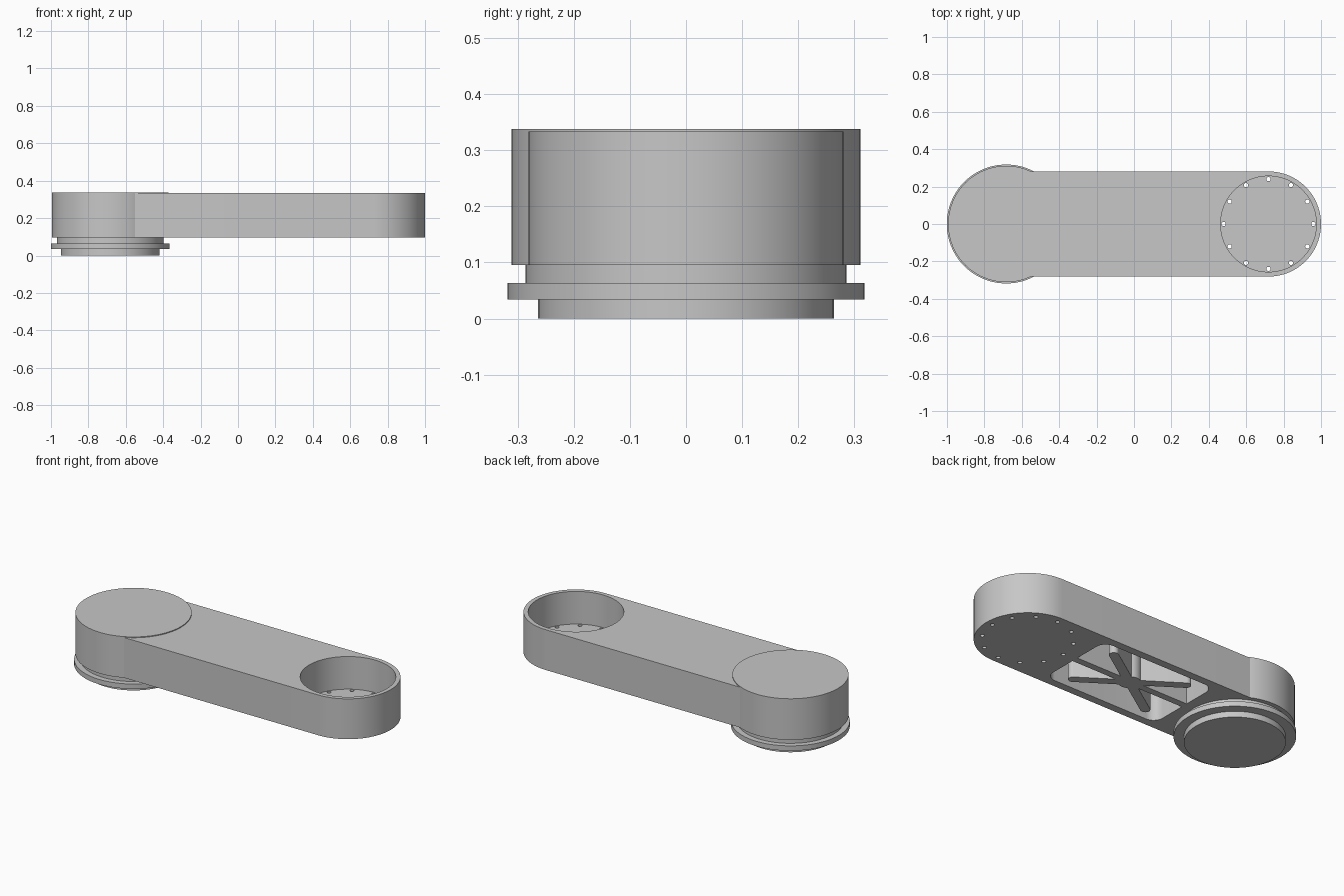
import bpy, bmesh
from math import pi, sin, cos, asin, atan2, hypot

cube = bpy.data.objects.get("Cube")
if cube:
    bpy.data.objects.remove(cube, do_unlink=True)

gray = bpy.data.materials.new("machined gray")
gray.use_nodes = True
gray.diffuse_color = (0.57, 0.57, 0.57, 1)
gray.node_tree.nodes["Principled BSDF"].inputs["Base Color"].default_value = (0.57, 0.57, 0.57, 1)

BOTTOM, TOP = 0.095, 0.333      # arm underside and top
HALF = 0.281                    # arm half width
HEAD_X, HEAD_R = -0.683, 0.311  # closed end
CUP_X = 0.719                   # open end
TRUSS_X = 0.03                  # middle of the underside recess


def arc(cx, cy, r, a0, a1, n):
    return [(cx + r * cos(a0 + (a1 - a0) * i / n),
             cy + r * sin(a0 + (a1 - a0) * i / n)) for i in range(n + 1)]


def prism(name, outline, z0, z1):
    """Extrude a closed outline from z0 to z1."""
    bm = bmesh.new()
    face = bm.faces.new([bm.verts.new((x, y, z0)) for x, y in outline])
    moved = bmesh.ops.extrude_face_region(bm, geom=[face])["geom"]
    bmesh.ops.translate(bm, vec=(0, 0, z1 - z0),
                        verts=[v for v in moved if isinstance(v, bmesh.types.BMVert)])
    bmesh.ops.recalc_face_normals(bm, faces=bm.faces)
    mesh = bpy.data.meshes.new(name)
    bm.to_mesh(mesh)
    bm.free()
    obj = bpy.data.objects.new(name, mesh)
    bpy.context.collection.objects.link(obj)
    return obj


def disc(name, x, y, r, z0, z1, n=96):
    return prism(name, arc(x, y, r, 0, 2 * pi, n)[:-1], z0, z1)


def slot(name, p, q, r, z0, z1):
    """Bar with round ends between two points."""
    a = atan2(q[1] - p[1], q[0] - p[0])
    outline = arc(*q, r, a - pi / 2, a + pi / 2, 12) + arc(*p, r, a + pi / 2, a + 3 * pi / 2, 12)
    return prism(name, outline, z0, z1)


def carve(target, cutter):
    """Subtract the cutter for good and delete it."""
    mod = target.modifiers.new("carve", "BOOLEAN")
    mod.operation, mod.solver, mod.object = "DIFFERENCE", "EXACT", cutter
    bpy.context.view_layer.update()
    graph = bpy.context.evaluated_depsgraph_get()
    mesh = bpy.data.meshes.new_from_object(target.evaluated_get(graph))
    target.modifiers.clear()
    target.data = mesh
    bpy.data.objects.remove(cutter, do_unlink=True)


# Arm: round at the open end, hollowed to fit against the round head
fit_r = HEAD_R - 0.002
fit = asin(HALF / fit_r)
arm = prism("arm", arc(CUP_X, 0, HALF, -pi / 2, pi / 2, 48)
            + arc(HEAD_X, 0, fit_r, fit, -fit, 40), BOTTOM, TOP)

# Cup in the top with a ring of bolt holes through its floor
carve(arm, disc("cup_cutter", CUP_X, 0, 0.256, 0.14, 0.5))
for i in range(12):
    a = i * pi / 6
    carve(arm, disc("bolt_cutter", CUP_X + 0.24 * cos(a), 0.24 * sin(a), 0.0115, 0, 0.2, 16))

# Underside recess, leaving a long rib and a crossed brace standing
w, h, r = 0.37, 0.235, 0.06
corners = []
for k, (sx, sy) in enumerate([(1, 1), (-1, 1), (-1, -1), (1, -1)]):
    corners += arc(TRUSS_X + sx * (w - r), sy * (h - r), r, k * pi / 2, (k + 1) * pi / 2, 10)
recess = prism("recess_cutter", corners, 0, 0.31)
carve(recess, slot("rib", (TRUSS_X - 0.5, 0), (TRUSS_X + 0.5, 0), 0.02, -0.1, 0.4))
for s in (1, -1):
    carve(recess, slot("brace", (TRUSS_X - 0.245, -0.165 * s), (TRUSS_X + 0.245, 0.165 * s),
                       0.026, -0.1, 0.4))
carve(recess, disc("hub", TRUSS_X, 0, 0.06, -0.1, 0.4, 32))
carve(arm, recess)

# Closed head and the stepped turning base beneath it
parts = [arm,
         disc("head", HEAD_X, 0, HEAD_R, BOTTOM, 0.338),
         disc("neck", HEAD_X, 0, 0.286, 0.063, BOTTOM),
         disc("flange", HEAD_X, 0, 0.318, 0.034, 0.063),
         disc("foot", HEAD_X, 0, 0.264, 0, 0.034)]

bpy.ops.object.select_all(action="DESELECT")
for obj in parts:
    obj.data.materials.clear()
    obj.data.materials.append(gray)
    obj.select_set(True)
bpy.context.view_layer.objects.active = arm
bpy.ops.object.shade_smooth_by_angle(angle=pi / 6)
